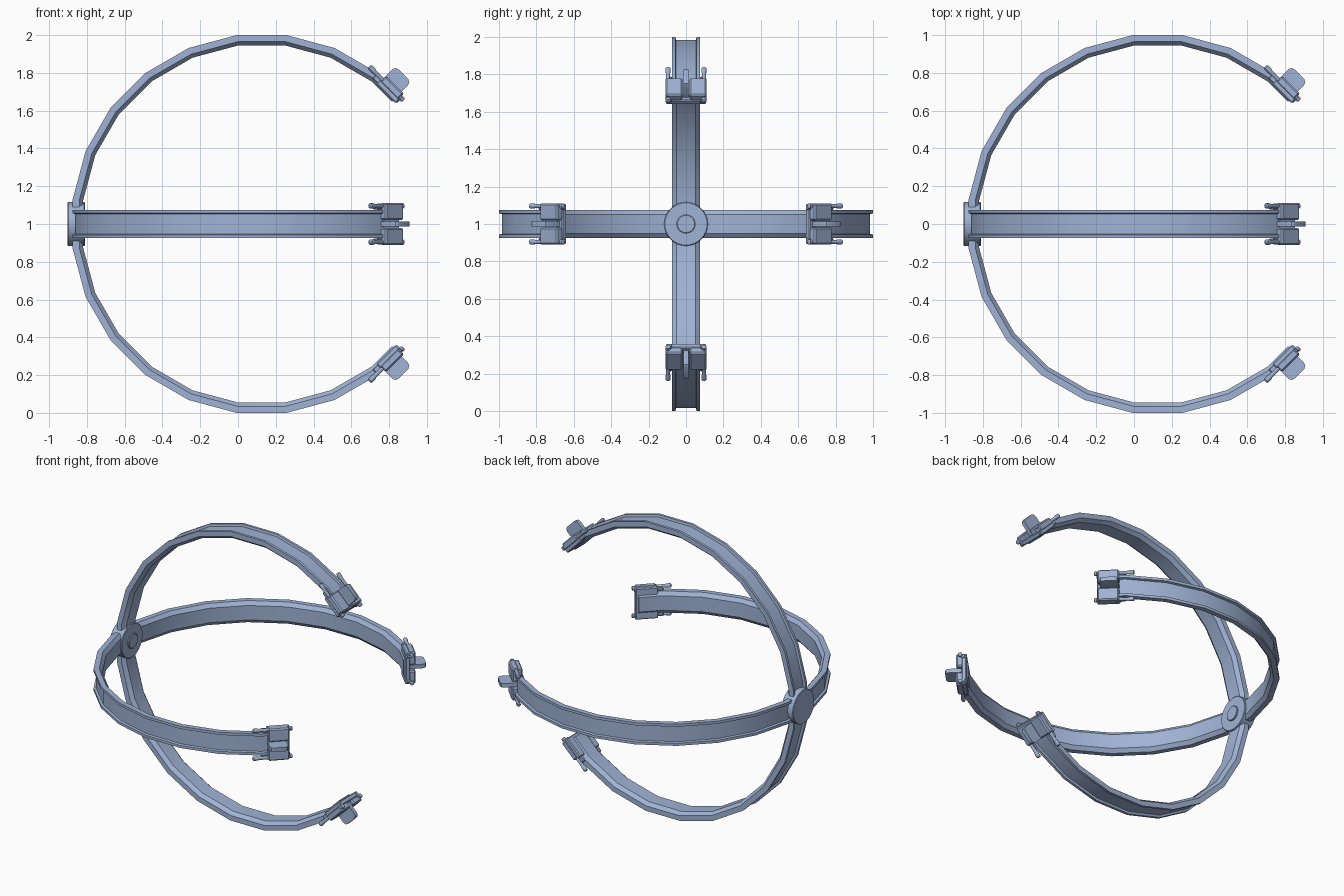
import bpy, bmesh, math
from mathutils import Vector, Matrix

if "Cube" in bpy.data.objects:
    bpy.data.objects.remove(bpy.data.objects["Cube"])

mat = bpy.data.materials.new("steel_blue")
mat.diffuse_color = (0.35, 0.45, 0.66, 1)
mat.use_nodes = True
mat.node_tree.nodes["Principled BSDF"].inputs["Base Color"].default_value = mat.diffuse_color

CX, STEP = 0.125, math.radians(15)      # arc centre in x, angle per segment
R2 = math.sqrt(0.5)
N = Vector((R2, 0, R2))                 # outward direction at the arm tip
T = Vector((R2, 0, -R2))                # along the arm at the tip
S = Vector((0, 1, 0))                   # across the arm
C = Vector((CX, 0, 0))


def finish(bm, name, rot=0.0, bevel=0.0):
    bmesh.ops.recalc_face_normals(bm, faces=bm.faces[:])
    if bevel:
        bmesh.ops.bevel(bm, geom=bm.edges[:], offset=bevel, segments=1,
                        affect='EDGES', profile=0.5)
    bm.transform(Matrix.Translation((0, 0, 1)) @ Matrix.Rotation(rot, 4, 'X'))
    me = bpy.data.meshes.new(name)
    bm.to_mesh(me)
    bm.free()
    me.materials.append(mat)
    ob = bpy.data.objects.new(name, me)
    bpy.context.collection.objects.link(ob)
    bpy.context.view_layer.objects.active = ob
    for o in bpy.context.selected_objects:
        o.select_set(False)
    ob.select_set(True)
    bpy.ops.object.shade_smooth_by_angle(angle=math.radians(25))
    return ob


def skin(bm, rings):
    vs = [[bm.verts.new(p) for p in r] for r in rings]
    k = len(rings[0])
    for a, b in zip(vs, vs[1:]):
        for i in range(k):
            bm.faces.new((a[i], a[(i + 1) % k], b[(i + 1) % k], b[i]))
    bm.faces.new(vs[0][::-1])
    bm.faces.new(vs[-1])


def tip(t, s, n):
    return C + T * t + S * s + N * n


def block(name, t, s, n, rot, bevel=0.0):
    bm = bmesh.new()
    skin(bm, [[tip(tt, s[0], n[0]), tip(tt, s[1], n[0]),
               tip(tt, s[1], n[1]), tip(tt, s[0], n[1])] for tt in t])
    finish(bm, name, rot, bevel)


# arm cross-section: grooved outside, chamfered inside (across, radial)
HALF = [(.075, 1.0), (.075, .965), (.05, .945)]
SECTION = ([(.053, .985), (.057, 1.0)] + HALF
           + [(-s, n) for s, n in HALF[::-1]] + [(-.057, 1.0), (-.053, .985)])


def arm(rot):
    bm = bmesh.new()
    rings = [[Vector((CX - n, s, 0)) for s, n in SECTION]]
    for i in range(9):
        a = math.radians(172.5) - i * STEP
        rings.append([Vector((CX + n / math.cos(STEP / 2) * math.cos(a), s,
                              n / math.cos(STEP / 2) * math.sin(a)))
                      for s, n in SECTION])
    rings.append([tip(.03, s, n) for s, n in SECTION])
    skin(bm, rings)
    finish(bm, "curved_arm", rot)


def rod(s, rot):
    # pin with a narrow neck and a knob at the end
    prof = [(-.187, .008), (-.18, .014), (-.155, .014), (-.148, .011),
            (.05, .011), (.052, .014), (.064, .014), (.068, .008)]
    bm = bmesh.new()
    skin(bm, [[tip(t, s + r * math.cos(k * math.pi / 6),
                   .993 + r * math.sin(k * math.pi / 6)) for k in range(12)]
              for t, r in prof])
    finish(bm, "clamp_pin", rot)


def fin(rot):
    # central rounded tab
    pts = [(-.09, .97), (-.09, 1.068), (-.083, 1.085), (-.068, 1.092),
           (.005, 1.092), (.021, 1.085), (.028, 1.068), (.028, .97)]
    bm = bmesh.new()
    skin(bm, [[tip(t, s, n) for t, n in pts] for s in (-.014, .014)])
    finish(bm, "clamp_tab", rot)


for q in range(4):
    rot = q * math.pi / 2
    arm(rot)
    block("clamp_base", (-.095, .05), (-.108, .108), (.953, .985), rot, .006)
    for m in (-1, 1):
        block("clamp_jaw", (-.09, .045), sorted((m * .02, m * .11)),
              (.975, 1.02), rot, .008)
        block("clamp_side_rail", (-.13, .055), sorted((m * .076, m * .098)),
              (.96, .99), rot, .005)
        rod(m * .096, rot)
    fin(rot)


# hub disc joining the arms, with a small boss on the inner side
def disc(name, prof):
    bm = bmesh.new()
    skin(bm, [[Vector((x, r * math.cos(k * math.pi / 16), r * math.sin(k * math.pi / 16)))
               for k in range(32)] for x, r in prof])
    finish(bm, name)


disc("hub_disc", [(-.902, .114), (-.898, .117), (-.814, .117), (-.81, .113)])
disc("hub_boss", [(-.82, .05), (-.803, .05), (-.8, .046)])
